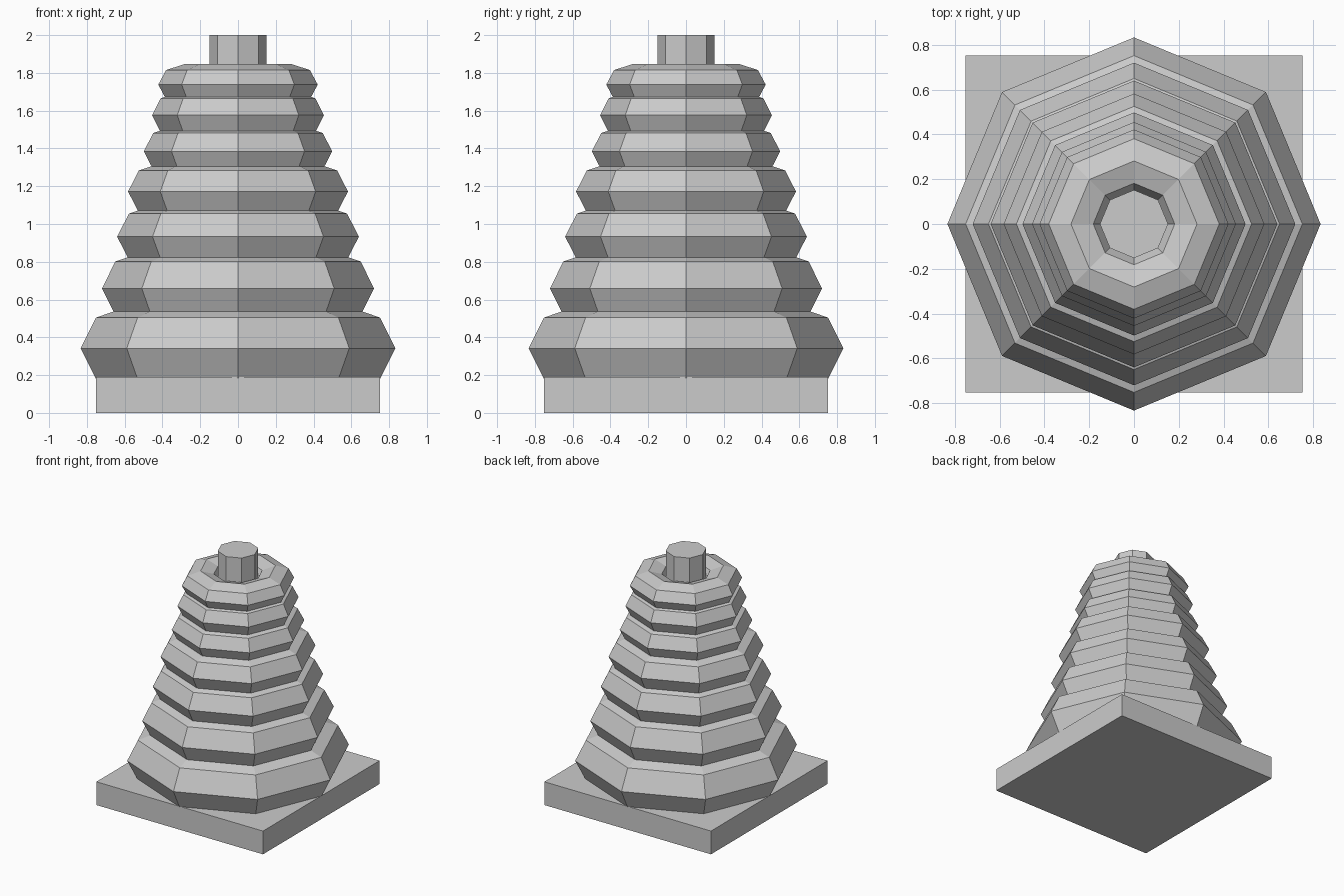
import bpy
from math import pi

if "Cube" in bpy.data.objects:
    bpy.data.objects.remove(bpy.data.objects["Cube"])

# Square base plate
bpy.ops.mesh.primitive_cube_add(size=1, location=(0, 0, 0.095))
base = bpy.context.object
base.name = "base_plate"
base.scale = (1.505, 1.505, 0.19)

# Central eight-sided post, turned so that corners lie on the axes
bpy.ops.mesh.primitive_cylinder_add(vertices=8, radius=0.152, depth=1.81, location=(0, 0, 1.095))
bpy.context.object.name = "post"

# Stacked rings: (centre height, outer radius, half height)
rings = [
    (0.342, 0.833, 0.230),
    (0.659, 0.720, 0.201),
    (0.933, 0.640, 0.172),
    (1.172, 0.582, 0.157),
    (1.385, 0.498, 0.136),
    (1.576, 0.455, 0.126),
    (1.738, 0.422, 0.109),
]
for i, (z, outer, half) in enumerate(rings):
    tube = outer / 3
    bpy.ops.mesh.primitive_torus_add(
        major_segments=8, minor_segments=8,
        major_radius=2 * tube, minor_radius=tube, location=(0, 0, z))
    ring = bpy.context.object
    ring.name = f"ring_{i + 1}"
    ring.scale.z = half / tube
    for poly in ring.data.polygons:
        poly.use_smooth = False
